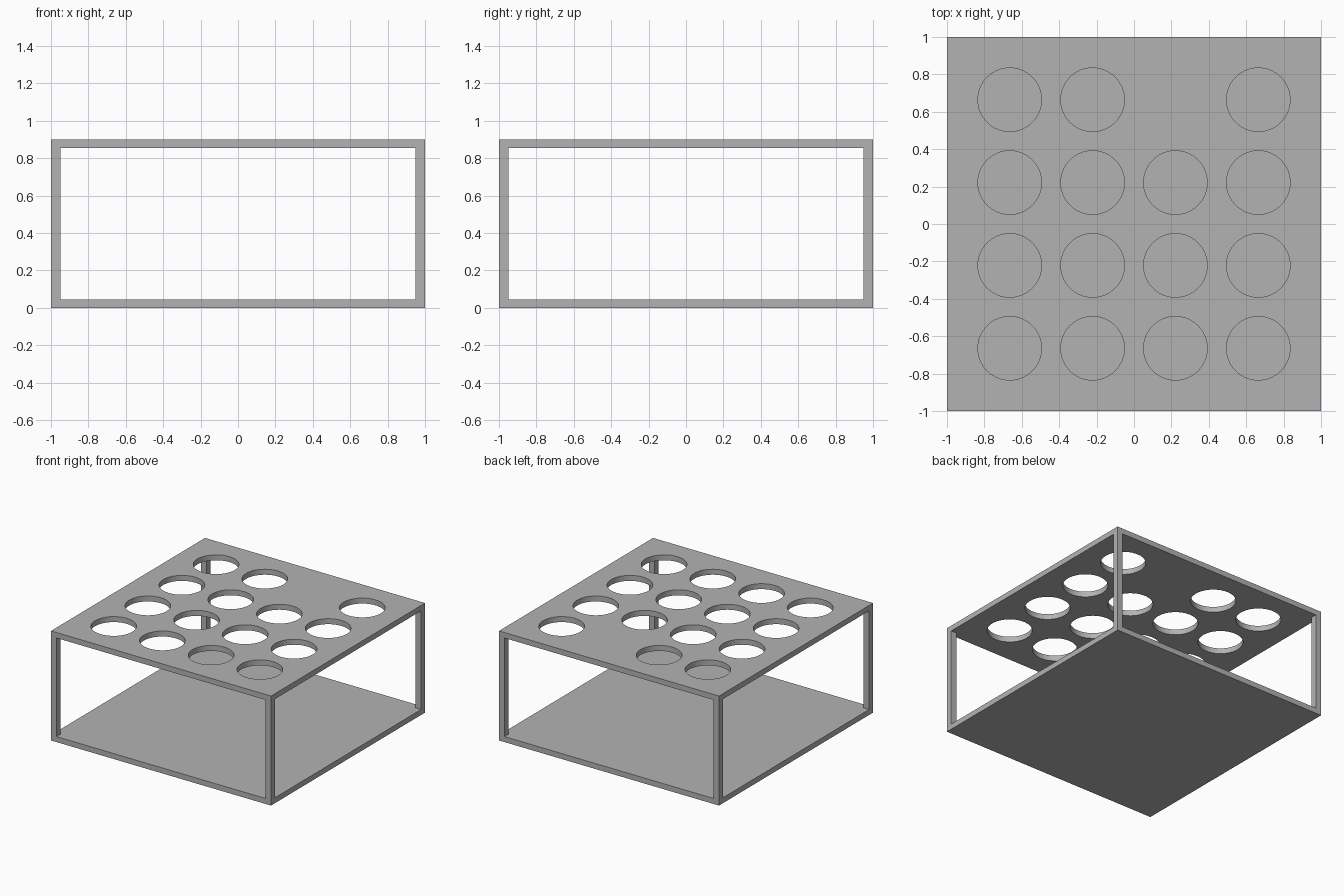
import bpy
import bmesh
from mathutils import Matrix, Vector

if "Cube" in bpy.data.objects:
    bpy.data.objects.remove(bpy.data.objects["Cube"], do_unlink=True)

HEIGHT = 0.9
PLATE = 0.045      # plate thickness
POST = 0.05        # post width
PITCH = 0.443      # hole spacing
RADIUS = 0.17      # hole radius

grey = bpy.data.materials.new("mid_grey")
grey.use_nodes = True
grey.diffuse_color = (0.45, 0.45, 0.45, 1)
grey.node_tree.nodes["Principled BSDF"].inputs["Base Color"].default_value = grey.diffuse_color


def make_object(name, bm):
    mesh = bpy.data.meshes.new(name)
    bm.to_mesh(mesh)
    bm.free()
    mesh.materials.append(grey)
    obj = bpy.data.objects.new(name, mesh)
    bpy.context.scene.collection.objects.link(obj)
    return obj


def box(name, low, high):
    low, high = Vector(low), Vector(high)
    bm = bmesh.new()
    matrix = Matrix.Translation((low + high) / 2) @ Matrix.Diagonal((*(high - low), 1))
    bmesh.ops.create_cube(bm, size=1, matrix=matrix)
    return make_object(name, bm)


# Floor and top plates
box("floor_plate", (-1, -1, 0), (1, 1, PLATE))
top = box("top_plate", (-1, -1, HEIGHT - PLATE), (1, 1, HEIGHT))

# Corner posts
for side, sx in (("left", 1), ("right", -1)):
    for end, sy in (("front", -1), ("back", 1)):
        x, y = sx * (1 - POST / 2), sy * (1 - POST / 2)
        half = POST / 2
        box(f"{end}_{side}_post", (x - half, y - half, PLATE),
            (x + half, y + half, HEIGHT - PLATE))

# Grid of round holes in the top plate, one place left solid
bm = bmesh.new()
for col in range(4):
    for row in range(4):
        if (col, row) == (2, 3):
            continue
        centre = ((col - 1.5) * PITCH, (row - 1.5) * PITCH, HEIGHT - PLATE / 2)
        bmesh.ops.create_cone(bm, cap_ends=True, segments=64, radius1=RADIUS,
                              radius2=RADIUS, depth=PLATE * 3,
                              matrix=Matrix.Translation(centre))
cutter = make_object("hole_cutter", bm)
cutter.hide_render = True

cut = top.modifiers.new("holes", "BOOLEAN")
cut.operation = "DIFFERENCE"
cut.solver = "EXACT"
cut.object = cutter
bpy.ops.object.select_all(action="DESELECT")
bpy.context.view_layer.objects.active = top
top.select_set(True)
bpy.ops.object.modifier_apply(modifier=cut.name)
bpy.data.objects.remove(cutter, do_unlink=True)
bpy.ops.object.shade_smooth_by_angle()
